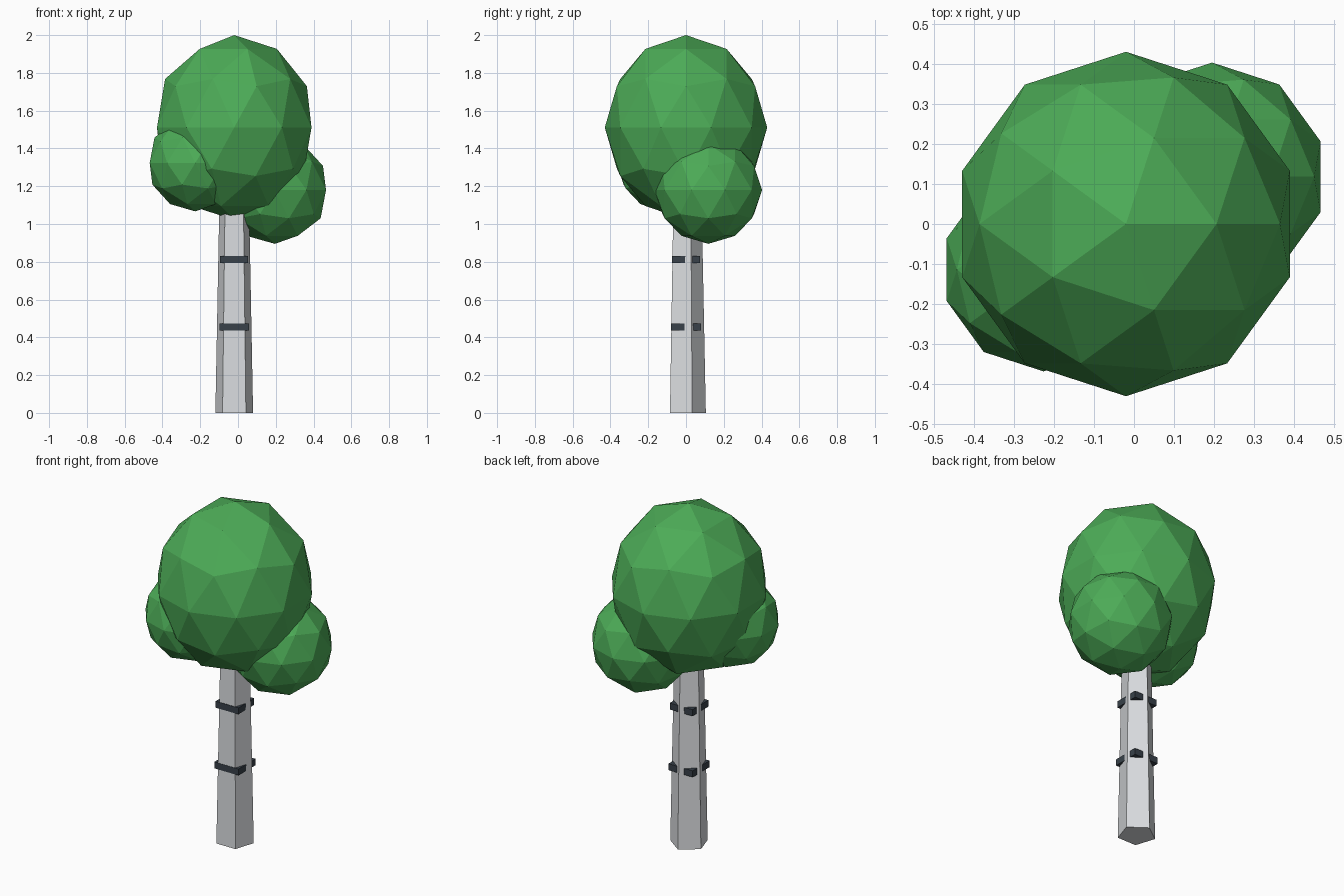
import bpy

if "Cube" in bpy.data.objects:
    bpy.data.objects.remove(bpy.data.objects["Cube"])

def material(name, rgb):
    m = bpy.data.materials.new(name)
    m.diffuse_color = (*rgb, 1.0)
    m.use_nodes = True
    m.node_tree.nodes["Principled BSDF"].inputs["Base Color"].default_value = m.diffuse_color
    return m

BARK = material("pale bark", (0.70, 0.72, 0.74))
MARK = material("dark bark marking", (0.04, 0.053, 0.068))
LEAF = material("leaf green", (0.073, 0.41, 0.095))

TRUNK_X = -0.02

def finish(name, mat):
    ob = bpy.context.object
    ob.name = name
    ob.data.materials.append(mat)
    return ob

# Tapered five-sided trunk, its top hidden inside the crown
HEIGHT = 1.15
bpy.ops.mesh.primitive_cone_add(vertices=5, radius1=0.105, radius2=0.082, depth=HEIGHT,
                                location=(TRUNK_X, 0, HEIGHT / 2))
finish("trunk", BARK)

# Square bark bands that the trunk corners poke through
for name, z, half in (("lower_bark_band", 0.455, 0.079), ("upper_bark_band", 0.812, 0.074)):
    bpy.ops.mesh.primitive_cube_add(size=2, location=(TRUNK_X, 0, z))
    band = finish(name, MARK)
    band.scale = (half, half, 0.019)

# Faceted foliage: tall main crown and two side clumps
for name, centre, scale in (
    ("main_crown", (-0.02, 0, 1.511), (0.43, 0.43, 0.489)),
    ("right_foliage", (0.195, 0.118, 1.18), (0.285, 0.285, 0.285)),
    ("left_foliage", (-0.226, -0.114, 1.323), (0.254, 0.254, 0.256)),
):
    bpy.ops.mesh.primitive_ico_sphere_add(subdivisions=2, radius=1, location=centre)
    finish(name, LEAF).scale = scale
